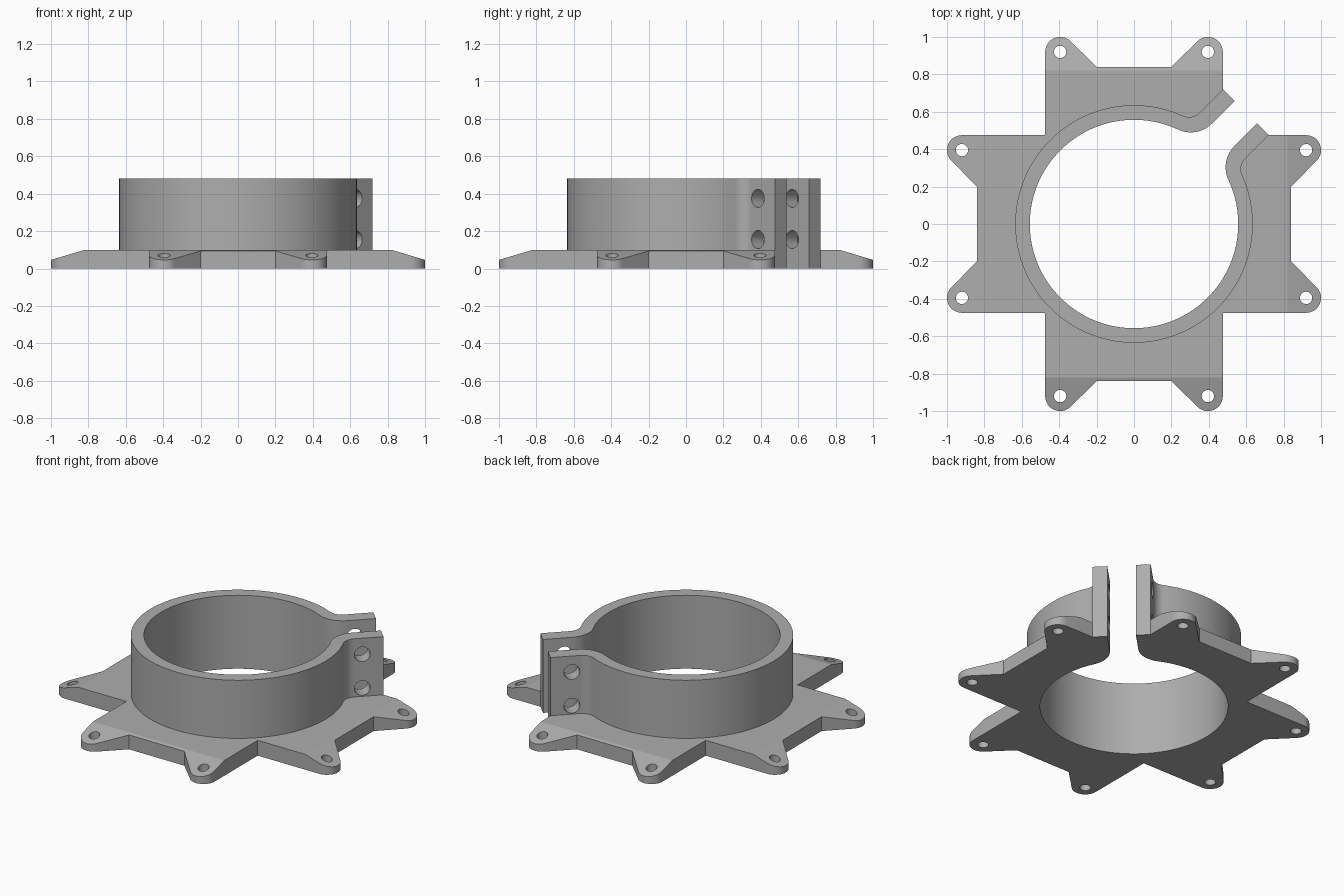
import bpy, bmesh
from math import sin, cos, radians, asin, degrees, sqrt, pi
from mathutils import Matrix, Vector

if "Cube" in bpy.data.objects:
    bpy.data.objects.remove(bpy.data.objects["Cube"])

PLATE_TOP, COLLAR_TOP = 0.10, 0.48
BORE, COLLAR_R = 0.557, 0.635
TAB_END, TAB_IN, TAB_OUT = 0.845, 0.085, 0.173   # along / across the split
LUG_X, LUG_Y, LUG_R = 0.395, 0.92, 0.08
SLOPE_START, SLOPE = 0.82, 0.3

metal = bpy.data.materials.new("plain grey")
metal.use_nodes = True
grey = (0.42, 0.42, 0.42, 1)
metal.diffuse_color = grey
metal.node_tree.nodes["Principled BSDF"].inputs["Base Color"].default_value = grey


def arc(cx, cy, r, start, end, steps):
    angles = [radians(start + (end - start) * i / steps) for i in range(steps + 1)]
    return [(cx + r * cos(a), cy + r * sin(a)) for a in angles]


def turn(points, degrees_ccw):
    c, s = cos(radians(degrees_ccw)), sin(radians(degrees_ccw))
    return [(x * c - y * s, x * s + y * c) for x, y in points]


def split_ring(radius, offset, fillet):
    """Ring edge that flares into two parallel tabs, opening on the diagonal."""
    cv = offset + fillet
    phi = asin(cv / (radius + fillet))
    cu = (radius + fillet) * cos(phi)
    half = [(TAB_END, offset)]
    half += arc(cu, cv, fillet, 270, 180 + degrees(phi), 16)
    half += arc(0, 0, radius, degrees(phi), 180, 64)[1:]
    half += [(u, -v) for u, v in reversed(half[:-1])]
    return turn(half, 45)


def prism(outline, bottom, top):
    bm = bmesh.new()
    face = bm.faces.new([bm.verts.new((x, y, bottom)) for x, y in outline])
    new = bmesh.ops.extrude_face_region(bm, geom=[face])["geom"]
    up = [v for v in new if isinstance(v, bmesh.types.BMVert)]
    bmesh.ops.translate(bm, verts=up, vec=(0, 0, top - bottom))
    bmesh.ops.recalc_face_normals(bm, faces=bm.faces)
    return bm


def to_object(bm, name):
    mesh = bpy.data.meshes.new(name)
    bm.to_mesh(mesh)
    bm.free()
    mesh.materials.append(metal)
    obj = bpy.data.objects.new(name, mesh)
    bpy.context.collection.objects.link(obj)
    return obj


def drill(obj, matrices, radius, depth):
    """Cut round holes, then shade the curved walls smooth."""
    bm = bmesh.new()
    for m in matrices:
        bmesh.ops.create_cone(bm, cap_ends=True, segments=32, radius1=radius,
                              radius2=radius, depth=depth, matrix=m)
    cutter = to_object(bm, "hole_cutter")
    cutter.hide_render = True
    mod = obj.modifiers.new("holes", 'BOOLEAN')
    mod.operation, mod.solver, mod.object = 'DIFFERENCE', 'EXACT', cutter
    bpy.ops.object.select_all(action='DESELECT')
    obj.select_set(True)
    bpy.context.view_layer.objects.active = obj
    bpy.ops.object.modifier_apply(modifier=mod.name)
    bpy.data.objects.remove(cutter)
    bpy.ops.object.shade_smooth_by_angle(angle=radians(15))


inner = split_ring(BORE, TAB_IN, 0.16)
outer = split_ring(COLLAR_R, TAB_OUT, 0.08)

# Base plate: four arms, each with two rounded lugs
side = LUG_X + LUG_R
arm = arc(LUG_X, LUG_Y, LUG_R, 0, 135, 14) + [(0.2, 0.84), (-0.2, 0.84)]
arm += arc(-LUG_X, LUG_Y, LUG_R, 45, 180, 14) + [(-side, side)]
arms = [p for k in range(4) for p in turn(arm, 90 * k)]
plate_bm = prism([outer[0]] + arms[:-1] + [outer[-1]] + inner[::-1], 0, PLATE_TOP)

# Lug tops slope down towards the tips
for axis in ((1, 0, 0), (-1, 0, 0), (0, 1, 0), (0, -1, 0)):
    geom = plate_bm.verts[:] + plate_bm.edges[:] + plate_bm.faces[:]
    bmesh.ops.bisect_plane(plate_bm, geom=geom, dist=1e-5,
                           plane_co=Vector(axis) * SLOPE_START, plane_no=axis)
for v in plate_bm.verts:
    if v.co.z > PLATE_TOP / 2:
        reach = max(abs(v.co.x), abs(v.co.y))
        v.co.z -= max(0, reach - SLOPE_START) * SLOPE
plate = to_object(plate_bm, "base_plate")
lugs = [p for k in range(4) for p in turn([(LUG_X, LUG_Y), (-LUG_X, LUG_Y)], 90 * k)]
drill(plate, [Matrix.Translation((x, y, 0)) for x, y in lugs], 0.033, 0.5)

# Split clamp collar with two bolt holes across the tabs
collar = to_object(prism(outer + inner[::-1], PLATE_TOP, COLLAR_TOP), "clamp_collar")
bolt = 0.717 / sqrt(2)
across = Matrix.Rotation(pi / 4, 4, 'Z') @ Matrix.Rotation(pi / 2, 4, 'X')
drill(collar, [Matrix.Translation((bolt, bolt, z)) @ across for z in (0.155, 0.375)],
      0.048, 0.5)
